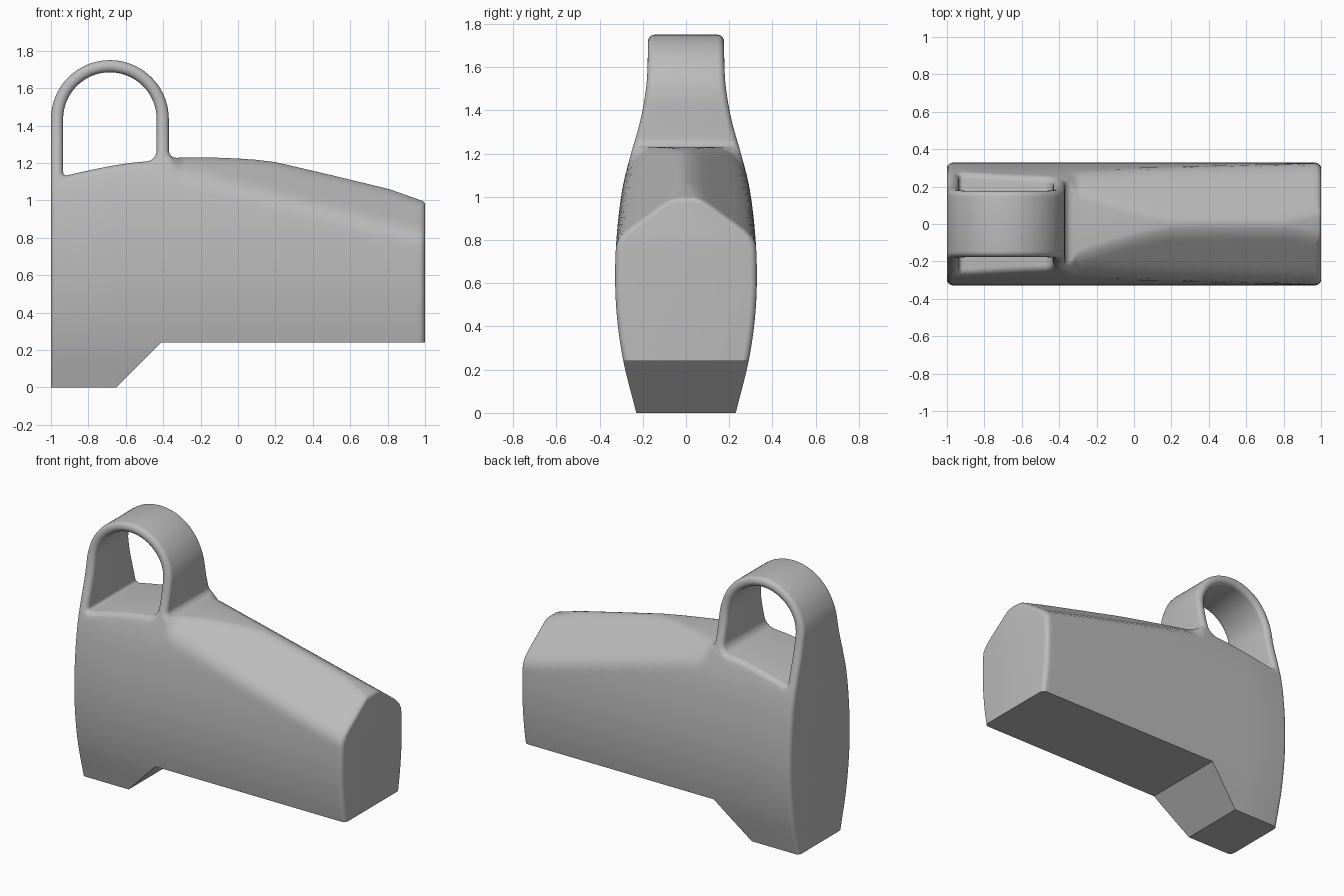
import bpy, bmesh, math
from mathutils import Vector

cube = bpy.data.objects.get("Cube")
if cube:
    bpy.data.objects.remove(cube)

HALF = 0.33                      # half width of the plain slab
CX, CZ = -0.685, 1.435           # centre of the loop arch
R_OUT, R_IN = 0.315, 0.25


def arc(cx, cz, r, a0, a1, n):
    """Points on an arc in the x-z plane, angles in degrees."""
    angles = [math.radians(a0 + (a1 - a0) * i / n) for i in range(n + 1)]
    return [(cx + r * math.cos(a), cz + r * math.sin(a)) for a in angles]


# Half width of the body by height
WIDTHS = [(0, .23), (.24, .29), (.45, .32), (.65, .328), (.85, .318), (1.05, .292),
          (1.2, .254), (1.35, .212), (1.5, .185), (1.6, .178), (1.75, .176)]


def slope(i):
    a, b = WIDTHS[max(i - 1, 0)], WIDTHS[min(i + 1, len(WIDTHS) - 1)]
    return (b[1] - a[1]) / (b[0] - a[0])


def side_width(z):
    """Smooth curve through the width points."""
    i = 0
    while i < len(WIDTHS) - 2 and z > WIDTHS[i + 1][0]:
        i += 1
    (z0, w0), (z1, w1) = WIDTHS[i], WIDTHS[i + 1]
    d = z1 - z0
    t = min(max((z - z0) / d, 0), 1)
    s = t * t * (3 - 2 * t)
    return (w0 + (w1 - w0) * s + slope(i) * d * t * (1 - t) ** 2
            - slope(i + 1) * d * t * t * (1 - t))


def half_width(x, z):
    """Side curve, softly cut by the sloping shoulder ahead of the loop."""
    w = side_width(z)
    shoulder = max(0.2 - (z - 1.22 + 0.24 * (x + 0.35)) / 0.73, 0.04)
    k = 0.06
    h = max(k - abs(w - shoulder), 0) / k
    cut = min(w, shoulder) - h * h * k / 4
    t = min(max((x + 0.37) / 0.08, 0), 1)
    return w + (cut - w) * t * t * (3 - 2 * t)


# Side outline in two halves that meet below and above the loop opening
rear_half = ([(-1, 0)] + arc(CX, CZ, R_OUT, 180, 90, 20)
             + arc(CX, CZ, R_IN, 90, 180, 20)
             + arc(-.915, 1.153, .02, 180, 260, 4)
             + [(-.8, 1.16), (CX, 1.183), (CX, 0)])
front_half = ([(CX, 0), (-.65, 0), (-.41, .24), (1, .24)]
              + arc(.975, .975, .025, 0, 65, 4)
              + [(.81, 1.06), (.5, 1.135), (.2, 1.205), (.1, 1.217), (0, 1.224),
                 (-.15, 1.23), (-.25, 1.23)]
              + arc(-.33, 1.268, .04, 270, 180, 6)
              + arc(CX, CZ, R_OUT, 0, 90, 20)
              + arc(CX, CZ, R_IN, 90, 0, 20)
              + arc(-.495, 1.268, .06, 0, -80, 6)
              + [(-.58, 1.2), (CX, 1.183)])

# Plain slab from the outline
bm = bmesh.new()
cache = {}


def vert(p, y):
    key = (round(p[0], 4), round(p[1], 4), y)
    if key not in cache:
        cache[key] = bm.verts.new((p[0], y, p[1]))
    return cache[key]


for outline in (rear_half, front_half):
    for y in (-HALF, HALF):
        bm.faces.new([vert(p, y) for p in outline])
    for p, q in zip(outline, outline[1:] + outline[:1]):
        if abs(p[0] - CX) < 1e-4 and abs(q[0] - CX) < 1e-4:
            continue             # the seam between the halves stays open
        bm.faces.new([vert(p, -HALF), vert(q, -HALF), vert(q, HALF), vert(p, HALF)])
bmesh.ops.recalc_face_normals(bm, faces=bm.faces)

# Round every rim except the flat underside
rim = [e for e in bm.edges
       if abs(e.verts[0].co.y - e.verts[1].co.y) < 1e-5
       and e.calc_face_angle(0) > 1
       and max(v.co.z for v in e.verts) > 0.25]
bmesh.ops.bevel(bm, geom=rim, offset=0.031, segments=5, profile=0.5,
                affect='EDGES', clamp_overlap=False)


def slice_all(point, normal):
    bmesh.ops.bisect_plane(bm, geom=bm.verts[:] + bm.edges[:] + bm.faces[:],
                           dist=1e-5, plane_co=Vector(point), plane_no=Vector(normal))


# Slice the slab so that its sides can curve
for i in range(1, 58):
    slice_all((0, 0, i * 0.03 + 0.003), (0, 0, 1))
for i in range(11):
    slice_all((-0.371 + i * 0.0083, 0, 0), (1, 0, 0))
for i in range(16):
    slice_all((-0.2 + i * 0.0763, 0, 0), (1, 0, 0))

# Pull both sides in to the shaped width
for v in bm.verts:
    inset = HALF - abs(v.co.y)
    v.co.y = math.copysign(max(half_width(v.co.x, v.co.z) - inset, 0.01), v.co.y)

mesh = bpy.data.meshes.new("looped_body")
bm.to_mesh(mesh)
bm.free()
body = bpy.data.objects.new("looped_body", mesh)
bpy.context.collection.objects.link(body)

# Plain grey
grey = bpy.data.materials.new("plain grey")
grey.use_nodes = True
colour = (0.5, 0.5, 0.5, 1)
grey.diffuse_color = colour
grey.node_tree.nodes["Principled BSDF"].inputs["Base Color"].default_value = colour
mesh.materials.append(grey)

bpy.ops.object.select_all(action='DESELECT')
body.select_set(True)
bpy.context.view_layer.objects.active = body
bpy.ops.object.shade_smooth_by_angle(angle=math.radians(35))
